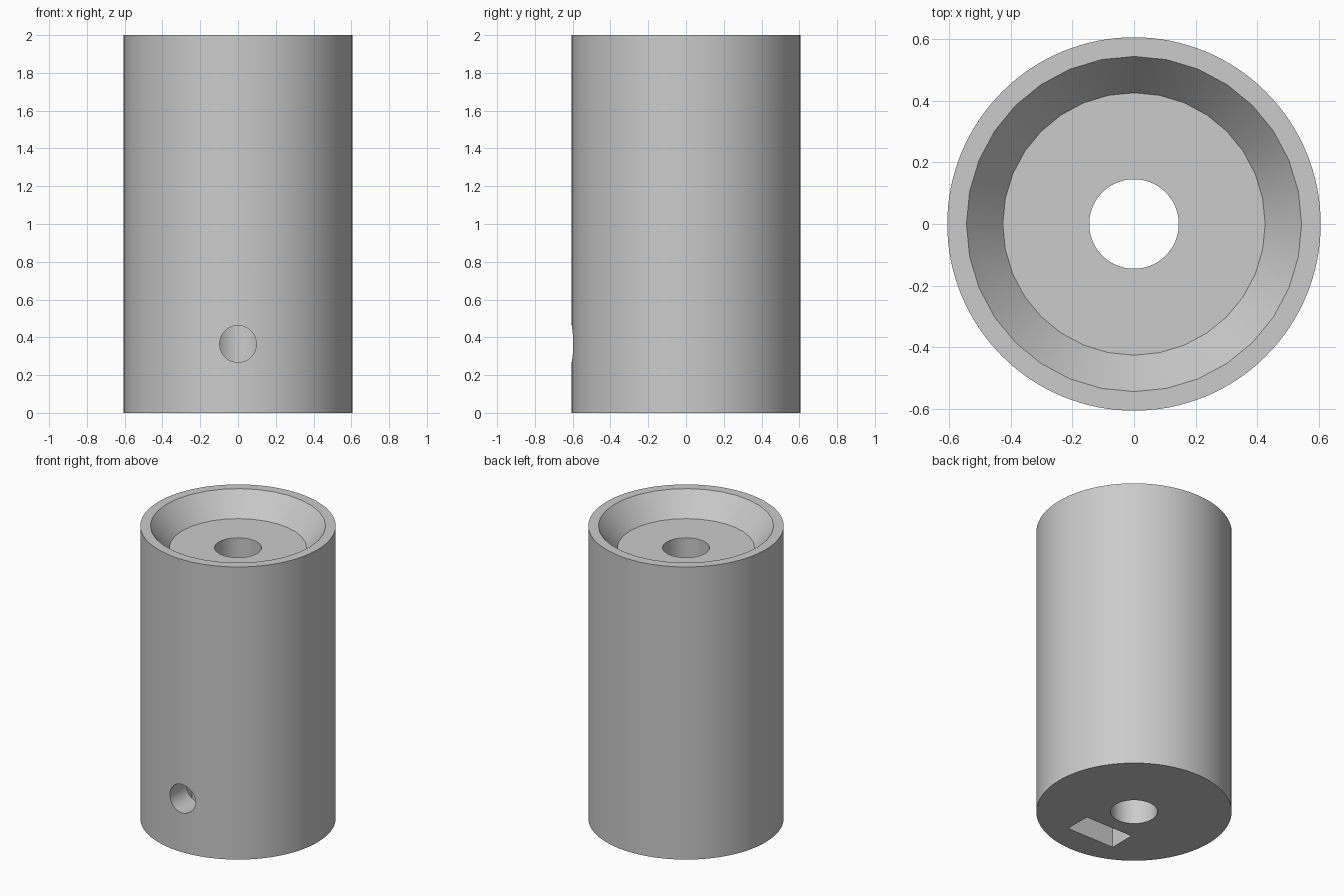
import bpy
import math

default = bpy.data.objects.get("Cube")
if default:
    bpy.data.objects.remove(default, do_unlink=True)

HEIGHT = 2.0
RADIUS = 0.605
RECESS = 0.15       # depth of the tapered recess
HOLE_Z = 0.365      # height of the set screw


def finish(name):
    ob = bpy.context.object
    ob.name = name
    return ob


def cylinder(name, radius, z0, z1, sides):
    bpy.ops.mesh.primitive_cylinder_add(vertices=sides, radius=radius, depth=z1 - z0,
                                        location=(0, 0, (z0 + z1) / 2))
    return finish(name)


def cut(target, cutter):
    cutter.hide_render = True
    mod = target.modifiers.new(cutter.name, 'BOOLEAN')
    mod.operation = 'DIFFERENCE'
    mod.solver = 'EXACT'
    mod.object = cutter
    bpy.context.view_layer.objects.active = target
    bpy.ops.object.modifier_apply(modifier=mod.name)
    bpy.data.objects.remove(cutter, do_unlink=True)


# Solid round body
body = cylinder("coupling_body", RADIUS, 0, HEIGHT, 128)

# Tapered recess in the top, carried past the rim at the same slope
top_r, floor_r, extra = 0.543, 0.425, 0.05
over_r = top_r + (top_r - floor_r) * extra / RECESS
bpy.ops.mesh.primitive_cone_add(vertices=32, radius1=floor_r, radius2=over_r,
                                depth=RECESS + extra,
                                location=(0, 0, HEIGHT + (extra - RECESS) / 2))
cut(body, finish("recess_cutter"))

# Shaft bore right through
cut(body, cylinder("bore_cutter", 0.145, -0.1, HEIGHT + 0.1, 64))

# Captive nut slot, open at the bottom
bpy.ops.mesh.primitive_cube_add(size=1, location=(0, -0.33, 0.225))
slot = finish("nut_slot_cutter")
slot.scale = (0.36, 0.18, 0.65)
cut(body, slot)

# Set screw hole from the front face into the bore
bpy.ops.mesh.primitive_cylinder_add(vertices=48, radius=0.097, depth=0.8,
                                    location=(0, -0.4, HOLE_Z),
                                    rotation=(math.pi / 2, 0, 0))
cut(body, finish("screw_hole_cutter"))

# Plain grey finish
grey = bpy.data.materials.new("plain_grey")
grey.use_nodes = True
colour = (0.6, 0.6, 0.6, 1)
grey.diffuse_color = colour
grey.node_tree.nodes["Principled BSDF"].inputs["Base Color"].default_value = colour
body.data.materials.clear()
body.data.materials.append(grey)

bpy.ops.object.select_all(action='DESELECT')
body.select_set(True)
bpy.context.view_layer.objects.active = body
bpy.ops.object.shade_smooth_by_angle(angle=math.radians(30))
